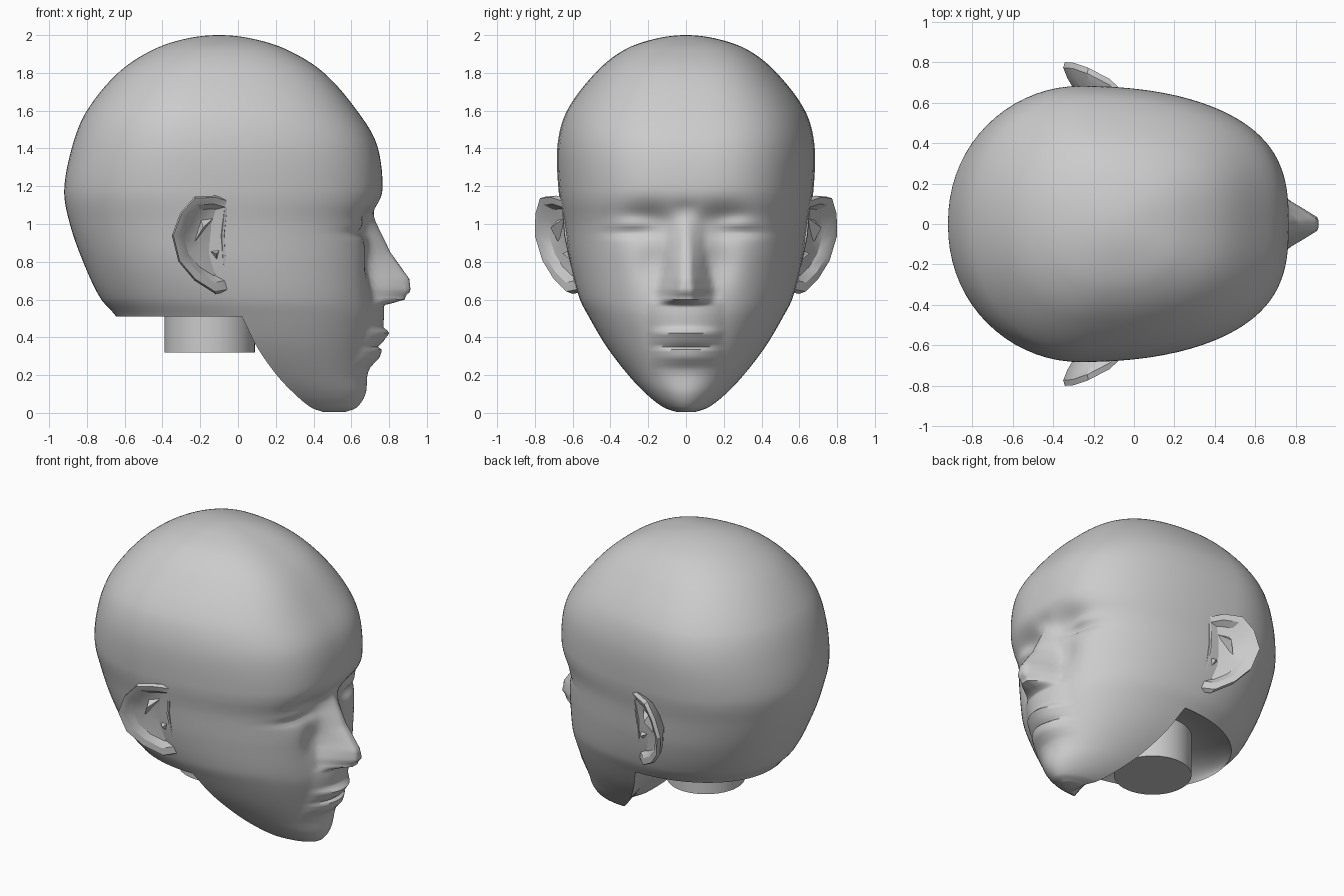
import bpy, bmesh, math

cube = bpy.data.objects.get("Cube")
if cube:
    bpy.data.objects.remove(cube, do_unlink=True)

grey = bpy.data.materials.new("plain_grey")
grey.use_nodes = True
grey.diffuse_color = (0.6, 0.6, 0.6, 1)
grey.node_tree.nodes["Principled BSDF"].inputs["Base Color"].default_value = (0.6, 0.6, 0.6, 1)


def make_object(name, bm, angle):
    bmesh.ops.remove_doubles(bm, verts=bm.verts, dist=0.0002)
    bmesh.ops.recalc_face_normals(bm, faces=bm.faces)
    mesh = bpy.data.meshes.new(name)
    bm.to_mesh(mesh)
    bm.free()
    mesh.materials.append(grey)
    obj = bpy.data.objects.new(name, mesh)
    bpy.context.scene.collection.objects.link(obj)
    bpy.ops.object.select_all(action="DESELECT")
    obj.select_set(True)
    bpy.context.view_layer.objects.active = obj
    bpy.ops.object.shade_smooth_by_angle(angle=math.radians(angle))
    return obj


def lerp_table(table, z):
    """Piecewise linear lookup, zero outside the table."""
    for (z0, a), (z1, b) in zip(table, table[1:]):
        if z0 <= z <= z1:
            return a + (b - a) * (z - z0) / (z1 - z0)
    return 0.0


def smooth_rows(rows, steps):
    """Hermite curve through the rows, spaced by their distance apart."""
    knots = [0.0]
    for a, b in zip(rows, rows[1:]):
        knots.append(knots[-1] + math.dist(a, b))
    last = len(rows) - 1
    slopes = []
    for i in range(last + 1):
        lo, hi = max(0, i - 1), min(last, i + 1)
        slopes.append([(q - p) / (knots[hi] - knots[lo]) for p, q in zip(rows[lo], rows[hi])])
    slopes[last][0] = 0.0
    out = []
    for i in range(last):
        h = knots[i + 1] - knots[i]
        for s in range(steps):
            t = s / steps
            u = t * t * (3 - 2 * t)
            out.append([p + (q - p) * u + h * t * (1 - t) * (m * (1 - t) - n * t)
                        for p, q, m, n in zip(rows[i], rows[i + 1], slopes[i], slopes[i + 1])])
    return out + [list(rows[-1])]


# Head sections: height, back, widest point, face front, half width
SECTIONS = [
    (.005, -.4, .45, .57, .05), (.03, -.4, .385, .63, .12), (.1, -.45, .3, .675, .21),
    (.2, -.5, .205, .685, .305), (.35, -.55, .1, .71, .42), (.51, -.645, .02, .735, .515),
    (.61, -.73, -.04, .735, .565), (.8, -.82, -.14, .73, .615), (1.0, -.89, -.2, .725, .645),
    (1.18, -.92, -.24, .765, .675), (1.42, -.875, -.25, .735, .68), (1.6, -.8, -.24, .63, .63),
    (1.8, -.635, -.2, .455, .48), (1.92, -.455, -.15, .265, .33), (1.98, -.28, -.12, .08, .165),
    (2.0, -.1, -.1, -.1, 0)]
NOSE = [(.57, 0), (.6, .13), (.645, .18), (.71, .175), (.85, .08), (.96, .04), (1.09, 0)]
NOSE_WIDTH = [(.56, .15), (.66, .15), (.75, .125), (.9, .1), (1.1, .1)]
LIPS = [(.2, 0), (.235, .005), (.295, .05), (.335, .055), (.35, .03), (.37, .05),
        (.425, .08), (.455, .04), (.58, .035), (.62, 0)]


def bump(y, z, cy, cz, sy, sz):
    return math.exp(-((y - cy) / sy) ** 2 - ((z - cz) / sz) ** 2)


def face_relief(y, z):
    y = abs(y)
    d = 0.0
    width = lerp_table(NOSE_WIDTH, z)
    if width:
        d += lerp_table(NOSE, z) * min(1, 1.25 * max(0, 1 - y / width))
    d += lerp_table(LIPS, z) * max(0, 1 - (y / .2) ** 2)
    d -= .065 * bump(y, z, .2, 1.01, .15, .09)             # eye socket
    d += .025 * bump(y, z, .27, 1.0, .1, .035)             # upper lid
    d -= .02 * bump(y, z, .3, .955, .14, .022)             # lid crease
    d -= .045 * bump(y, z, .17, .8, .09, .13)              # beside the nose
    d -= .02 * bump(y, z, 0, 1.06, .06, .06)               # nose bridge
    return d


# Head shell: full rings over the skull, open U shapes along the jaw
STEPS, N, M = 11, 34, 36
RIM = 5 * STEPS
bm = bmesh.new()
front = [math.copysign(math.pi / 2 * abs(k / N) ** 1.6, k) for k in range(-N, N + 1)]
back = [math.pi / 2 + math.pi * j / M for j in range(1, M)]
grid = []
for i, (z, xb, xm, xf, w) in enumerate(smooth_rows(SECTIONS, STEPS)):
    power = 2 / (2.0 + .7 * min(1, max(0, z - .1)))
    ring = []
    for a in front:
        c, s = max(0, math.cos(a)), math.sin(a)
        y = w * math.copysign(abs(s) ** power, s) * (1 - .08 * min(1, z) * c * abs(s))
        x = xm + (xf - xm) * c ** power
        ring.append(bm.verts.new((x + face_relief(y, z) * c, y, z)))
    if i >= RIM:
        for a in back:
            c, s = math.cos(a), math.sin(a)
            y = w * math.copysign(abs(s) ** .95, s)
            ring.append(bm.verts.new((xm - (xm - xb) * abs(c) ** .95, y, z)))
    grid.append(ring)
for lower, upper in zip(grid, grid[1:]):
    closed = len(lower) > len(front)
    count = len(lower) if closed else len(front) - 1
    for k in range(count):
        n = (k + 1) % len(lower)
        bm.faces.new((lower[k], lower[n], upper[n], upper[k]))
bm.faces.new(grid[0])

# Vaulted underside, bridged from the right rim to the left rim
pairs = [(ring[0], ring[2 * N]) for ring in grid[:RIM + 1]]
rim = grid[RIM]
pairs += [(rim[2 * N + M - j], rim[2 * N + j]) for j in range(1, M // 2)]
SPAN = 8
strips = []
for a, b in pairs:
    lift = .12 * (b.co.y - a.co.y)
    strip = [a]
    for k in range(1, SPAN):
        t = k / SPAN
        p = a.co.lerp(b.co, t)
        p.z += lift * 4 * t * (1 - t)
        strip.append(bm.verts.new(p))
    strips.append(strip + [b])
for s, t in zip(strips, strips[1:]):
    for k in range(SPAN):
        bm.faces.new((s[k], s[k + 1], t[k + 1], t[k]))
bm.faces.new(strips[-1] + [rim[2 * N + M // 2]])
make_object("head", bm, 55)

# Ears: one outline, stepped from the root over the rim into the hollow
EAR = [(-.05, 1.13), (-.12, 1.15), (-.23, 1.145), (-.305, 1.06), (-.35, .94), (-.315, .8),
       (-.23, .7), (-.12, .63), (-.035, .645), (-.06, .75), (-.07, .94)]
STEPS_IN = [(.6, -.13), (.9, -.06), (1, -.02), (.96, .012), (.8, .004), (.68, -.035), (.3, -.05)]


def ear_point(x, z, lift, side):
    y = .66 + .17 * (z - 1) + .53 * (-.08 - x) - .35 * max(0, x + .12) + lift
    return (x, side * y, z)


for side, label in ((1, "left"), (-1, "right")):
    bm = bmesh.new()
    rings = [[bm.verts.new(ear_point(-.15 + (x + .15) * s, .93 + (z - .93) * s, lift, side))
              for x, z in EAR] for s, lift in STEPS_IN]
    for a, b in zip(rings, rings[1:]):
        for k in range(len(EAR)):
            n = (k + 1) % len(EAR)
            bm.faces.new((a[k], a[n], b[n], b[k]))
    bm.faces.new(rings[-1])
    bm.faces.new(rings[0])
    make_object(label + "_ear", bm, 30)

    # Small flap in front of the ear hollow, and the inner fold above it
    for name, parts in (("ear_flap", [(-.07, .9), (-.16, .86), (-.11, .77)]),
                        ("ear_fold", [(-.1, 1.06), (-.2, 1.04), (-.25, .87), (-.19, .95)])):
        bm = bmesh.new()
        base = [bm.verts.new(ear_point(x, z, -.07, side)) for x, z in parts]
        cx = sum(p[0] for p in parts) / len(parts)
        cz = sum(p[1] for p in parts) / len(parts)
        tip = bm.verts.new(ear_point(cx, cz, .005, side))
        for k in range(len(base)):
            bm.faces.new((base[k], base[(k + 1) % len(base)], tip))
        bm.faces.new(base)
        make_object(label + "_" + name, bm, 20)

# Neck
bm = bmesh.new()
bmesh.ops.create_cone(bm, cap_ends=True, segments=40, radius1=.24, radius2=.24, depth=.4)
bmesh.ops.translate(bm, verts=bm.verts, vec=(-.15, 0, .52))
make_object("neck", bm, 40)
